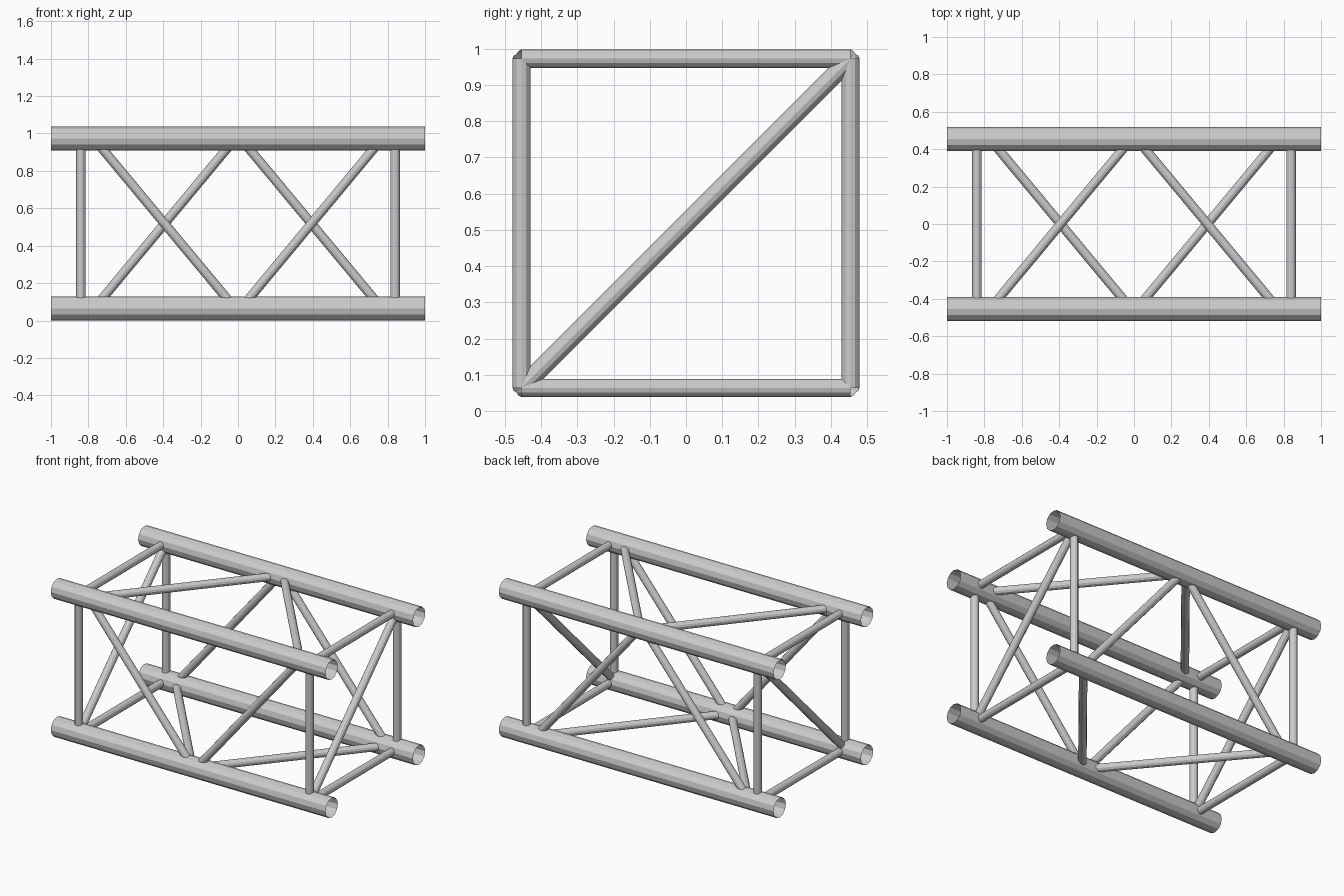
import bpy
import bmesh
from mathutils import Vector, Matrix

cube = bpy.data.objects.get("Cube")
if cube:
    bpy.data.objects.remove(cube, do_unlink=True)

SIDES = 12
CHORD_R, BAR_R = 0.064, 0.025
HALF = 0.454            # half spacing between chord centres
MID_Z = HALF + CHORD_R  # height of the truss axis
FRAME_X = 0.84          # position of the square end frames
LACE_IN, LACE_OUT = 0.015, 0.77

steel = bpy.data.materials.new("aluminium_grey")
steel.use_nodes = True
grey = (0.6, 0.6, 0.6, 1)
steel.diffuse_color = grey
steel.node_tree.nodes["Principled BSDF"].inputs["Base Color"].default_value = grey


def tube(name, start, end, radius):
    """Open faceted tube between two points given relative to the truss axis."""
    a, b = Vector(start), Vector(end)
    axis = b - a
    centre = (a + b) / 2 + Vector((0, 0, MID_Z))
    turn = axis.to_track_quat('Z', 'Y').to_matrix().to_4x4()
    bm = bmesh.new()
    bmesh.ops.create_cone(bm, cap_ends=False, segments=SIDES, radius1=radius,
                          radius2=radius, depth=axis.length,
                          matrix=Matrix.Translation(centre) @ turn)
    mesh = bpy.data.meshes.new(name)
    bm.to_mesh(mesh)
    bm.free()
    mesh.materials.append(steel)
    obj = bpy.data.objects.new(name, mesh)
    bpy.context.collection.objects.link(obj)


SIDE = {-1: "front", 1: "back"}
LEVEL = {-1: "bottom", 1: "top"}
END = {-1: "right", 1: "left"}

# Four main chords
for s in SIDE:
    for l in LEVEL:
        tube(f"{LEVEL[l]}_{SIDE[s]}_chord", (-1, s * HALF, l * HALF),
             (1, s * HALF, l * HALF), CHORD_R)

for e in END:
    x = e * FRAME_X
    # Square end frame with one diagonal
    for s in SIDE:
        tube(f"{END[e]}_{SIDE[s]}_post", (x, s * HALF, -HALF), (x, s * HALF, HALF), BAR_R)
    for l in LEVEL:
        tube(f"{END[e]}_{LEVEL[l]}_crossbar", (x, -HALF, l * HALF), (x, HALF, l * HALF), BAR_R)
    tube(f"{END[e]}_end_diagonal", (x, -HALF, -HALF), (x, HALF, HALF), BAR_R)

    # Lacing: each long face carries a V, reversed on the opposite face
    for s in SIDE:
        tube(f"{END[e]}_{SIDE[s]}_brace", (e * LACE_OUT, s * HALF, -s * HALF),
             (e * LACE_IN, s * HALF, s * HALF), BAR_R)
    for l in LEVEL:
        tube(f"{END[e]}_{LEVEL[l]}_brace", (e * LACE_OUT, -l * HALF, l * HALF),
             (e * LACE_IN, l * HALF, l * HALF), BAR_R)
